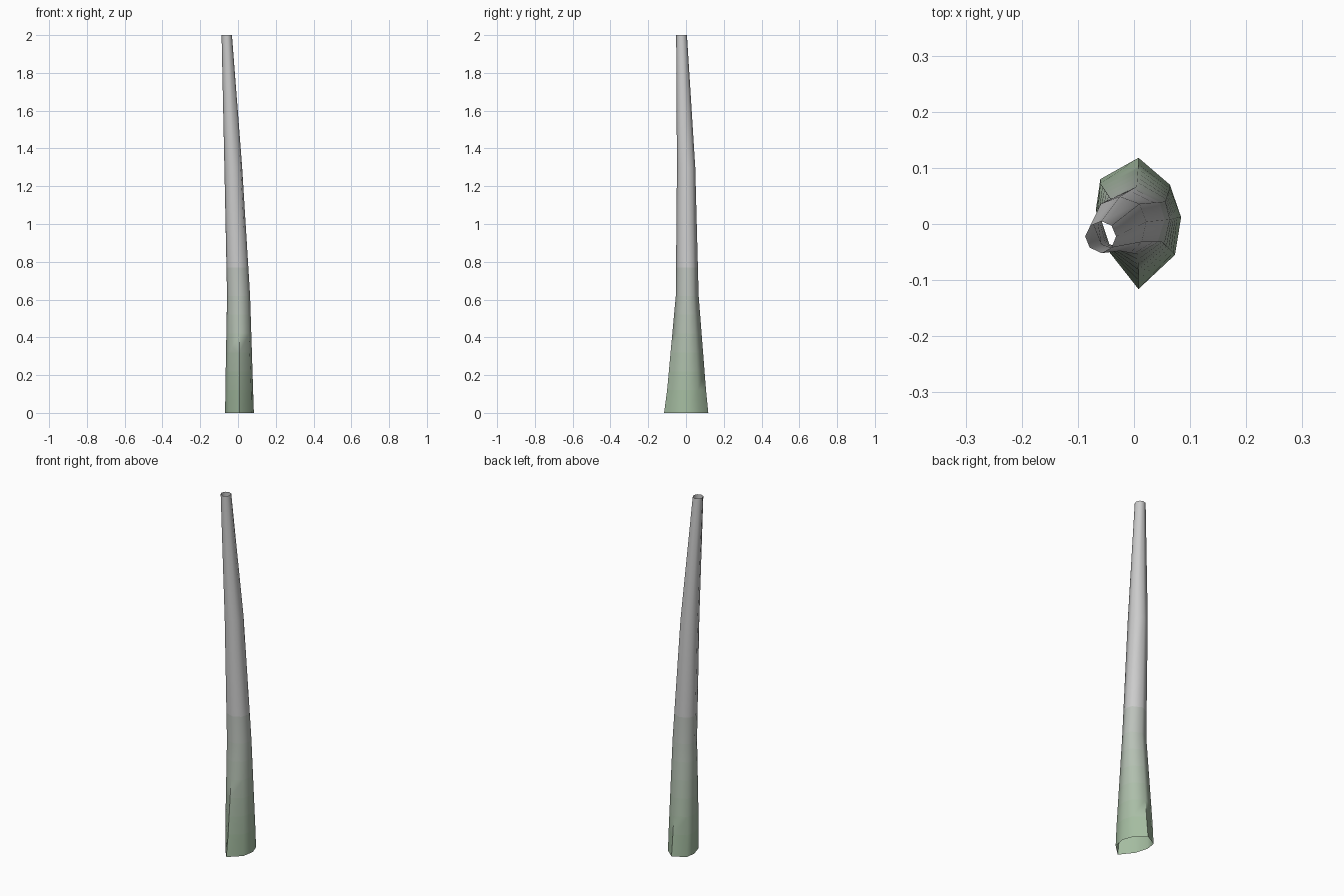
import bpy, bmesh
from mathutils import Vector

if "Cube" in bpy.data.objects:
    bpy.data.objects.remove(bpy.data.objects["Cube"])

# Trunk cross-sections, eight points each, counter-clockwise from the +x side
SECTIONS = [
    (0.0, [(.084, .012), (.064, .07), (.008, .118), (-.06, .08),
           (-.068, .025), (-.048, -.045), (.008, -.116), (.073, -.055)]),
    (0.12, [(.080, .012), (.064, .063), (.008, .106), (-.06, .072),
            (-.067, .022), (-.048, -.045), (.008, -.100), (.070, -.051)]),
    (0.62, [(.064, .008), (.056, .040), (.005, .067), (-.042, .045),
            (-.058, .006), (-.044, -.036), (.007, -.054), (.050, -.032)]),
    (1.3, [(.022, .004), (.010, .036), (-.025, .049), (-.059, .036),
           (-.072, .0), (-.058, -.036), (-.025, -.048), (.014, -.032)]),
    (2.0, [(-.032, -.022), (-.040, -.003), (-.058, .005), (-.078, -.003),
           (-.087, -.022), (-.079, -.042), (-.058, -.052), (-.040, -.042)]),
]
GREEN, GREY, FADE_TOP = Vector((.36, .50, .34)), Vector((.55, .55, .55)), 0.92
HEIGHTS = [0, .12, .22, .32, .42, .52, .62, .77, .92, 1.3, 2.0]


def section_at(z):
    for (z0, a), (z1, b) in zip(SECTIONS, SECTIONS[1:]):
        if z <= z1:
            t = (z - z0) / (z1 - z0)
            return [Vector((*p, z)).lerp(Vector((*q, z)), t) for p, q in zip(a, b)]


# Open tapering trunk, mossy green at the foot fading to grey
mesh = bpy.data.meshes.new("trunk")
trunk = bpy.data.objects.new("trunk", mesh)
bpy.context.collection.objects.link(trunk)
bm = bmesh.new()
rings = [[bm.verts.new(p) for p in section_at(z)] for z in HEIGHTS]
for band, (low, high) in enumerate(zip(rings, rings[1:])):
    middle = (HEIGHTS[band] + HEIGHTS[band + 1]) / 2
    mat = bpy.data.materials.new(f"bark_{band}")
    mat.diffuse_color = (*GREEN.lerp(GREY, min(1, middle / FADE_TOP)), 1)
    mat.use_nodes = True
    mat.node_tree.nodes["Principled BSDF"].inputs["Base Color"].default_value = mat.diffuse_color
    mesh.materials.append(mat)
    for i in range(8):
        j = (i + 1) % 8
        face = bm.faces.new((low[i], low[j], high[j], high[i]))
        face.material_index = band
bm.to_mesh(mesh)
bm.free()

bpy.context.view_layer.objects.active = trunk
trunk.select_set(True)
bpy.ops.object.shade_smooth_by_angle(angle=1.1)
